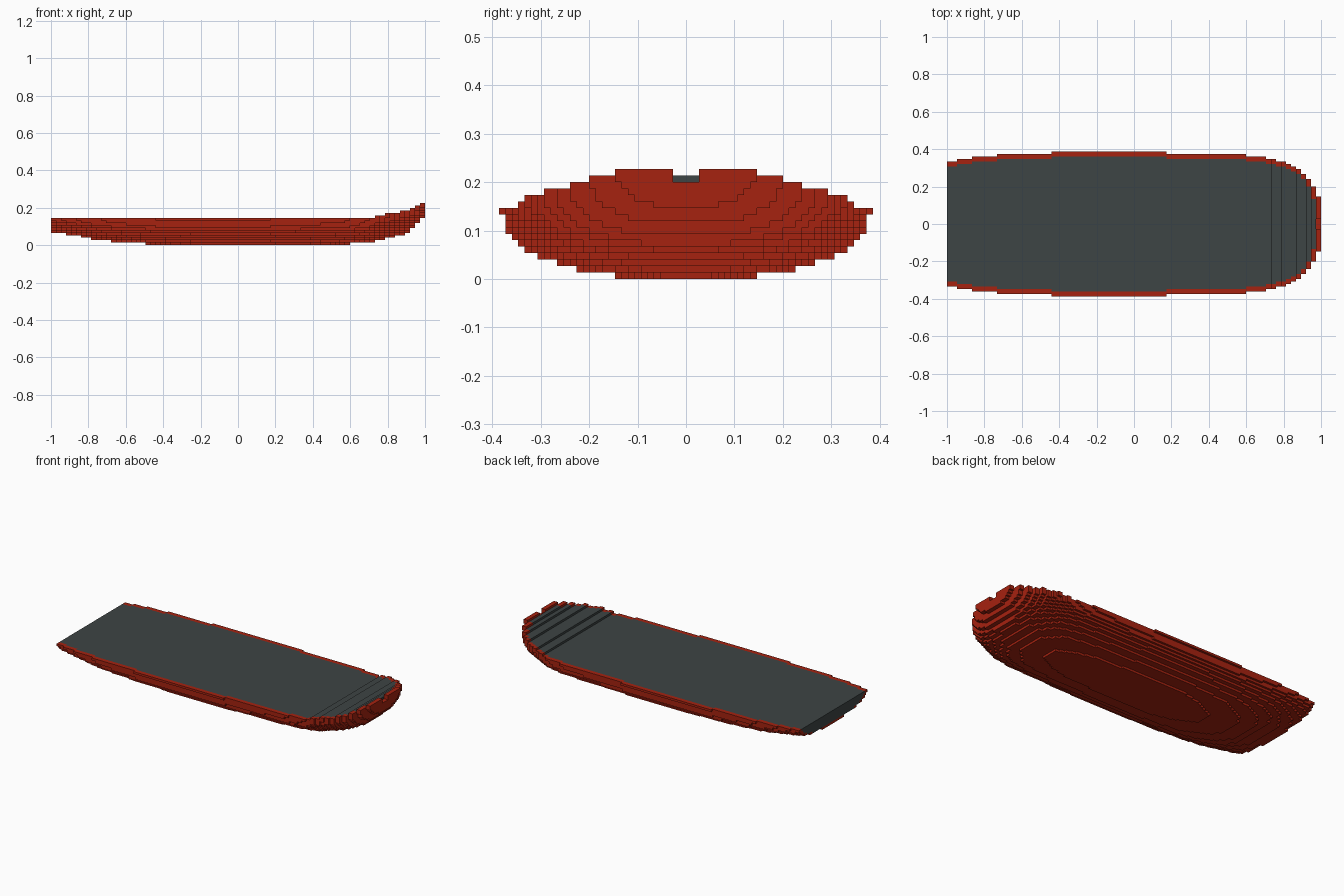
import bpy, bmesh
from mathutils import Vector

cube = bpy.data.objects.get("Cube")
if cube:
    bpy.data.objects.remove(cube)

COLS, LEVELS, DECK = 75, 17, 11      # steps along the hull, stacked layers, deck layer
V = 1 / 75                           # layer height and plank unit
DX = 2 * V                           # length of one step
RIM = 2                              # thickness of the hull shell


def material(name, rgb):
    m = bpy.data.materials.new(name)
    m.use_nodes = True
    m.diffuse_color = (*rgb, 1)
    m.node_tree.nodes["Principled BSDF"].inputs["Base Color"].default_value = (*rgb, 1)
    return m


red = material("hull red", (0.38, 0.016, 0.005))
grey = material("deck grey", (0.048, 0.058, 0.058))


def interp(keys, n):
    for (a, va), (b, vb) in zip(keys, keys[1:]):
        if n <= b:
            return va + (vb - va) * (n - a) / (b - a)
    return keys[-1][1]


# Lines of the hull, by step from stern to bow
BEAM = [(0, 25), (5, 26.6), (10, 27.6), (22, 28.6), (43, 28.6), (44, 28.4), (59, 27.6),
        (60, 27.4), (63, 26.6), (65, 26), (68, 24), (70, 22), (72, 18), (73, 15), (74, 11)]
KEEL = [(0, 5.3), (2, 4.5), (5, 3.5), (7, 2.5), (11, 1.5), (18, 0.5), (28, 0), (50, 0),
        (60, 0.5), (65, 1.5), (67, 2.5), (69, 3.5), (71, 5.2), (72, 6.5), (73, 8.5), (74, 11)]
SHEER_STEPS = (65, 67, 70, 72, 73, 74)


def section(n):
    """Half width of every layer at one step; a full, rounded bilge."""
    top = DECK + sum(n >= s for s in SHEER_STEPS)
    keel, beam = interp(KEEL, n), interp(BEAM, n)
    out = []
    for k in range(LEVELS):
        t = (k + 0.5 - keel) / (top - keel)
        out.append(round(beam * (1 - (1 - t) ** 2.3) ** (1 / 2.3)) if 0 < t < 1 else 0)
    return out, top


sections = [section(n) for n in range(COLS)]
widths = [s[0] for s in sections]
tops = [s[1] for s in sections]
bow_width = widths[-1][-1]
tops[-1] -= 2                         # the bow bulwark replaces the top two layers
for k in range(tops[-1], LEVELS):
    widths[-1][k] = 0
edge = [w[t - 1] for w, t in zip(widths, tops)]
inner = [max(0, min(edge[n] - RIM, edge[n + 1])) for n in range(COLS - 1)] + [0]

shell, fill = bmesh.new(), bmesh.new()


def quad(bm, pts, normal):
    f = bm.faces.new([bm.verts.new((-1 + p[0] * DX, p[1] * V, p[2] * V)) for p in pts])
    f.normal_update()
    if f.normal.dot(Vector(normal)) < 0:
        f.normal_flip()


def flat(bm, n, k, a, b, up):
    """Level band between half widths a and b, on both sides."""
    if b > a:
        for s in (1, -1):
            quad(bm, [(n, s * a, k), (n + 1, s * a, k), (n + 1, s * b, k), (n, s * b, k)], (0, 0, up))


def wall(bm, n, k, a, b, d):
    """Cross wall one layer high between half widths a and b, on both sides."""
    if b > a:
        for s in (1, -1):
            quad(bm, [(n, s * a, k), (n, s * b, k), (n, s * b, k + 1), (n, s * a, k + 1)], (d, 0, 0))


empty = [0] * LEVELS
for n, w in enumerate(widths):
    behind = widths[n - 1] if n else empty
    ahead = widths[n + 1] if n < COLS - 1 else empty
    lowest = next(k for k in range(LEVELS) if w[k])
    for k in range(lowest, tops[n]):
        # Stepped underside and sides
        flat(shell, n, k, w[k - 1] if k else 0, w[k], -1)
        for s in (1, -1):
            quad(shell, [(n, s * w[k], k), (n + 1, s * w[k], k),
                         (n + 1, s * w[k], k + 1), (n, s * w[k], k + 1)], (0, s, 0))
        # Aft-facing steps: grey at the open stern and on the rising deck
        core = 0
        if n == 0 and k > lowest:
            core = max(0, w[k] - RIM)
        elif n and k >= tops[n - 1]:
            core = inner[n]
        wall(fill, n, k, 0, core, -1)
        wall(shell, n, k, max(core, behind[k]), w[k], -1)
        # Forward-facing steps: grey only behind the bow notch
        core = inner[n] if n == COLS - 2 and k >= tops[-1] else 0
        wall(fill, n + 1, k, 0, core, 1)
        wall(shell, n + 1, k, max(core, ahead[k]), w[k], 1)
    # Deck inside a red rim
    flat(fill, n, tops[n], 0, inner[n], 1)
    flat(shell, n, tops[n], inner[n], edge[n], 1)


def finish(name, bm, mat):
    bmesh.ops.remove_doubles(bm, verts=bm.verts, dist=V / 100)
    bmesh.ops.dissolve_limit(bm, angle_limit=0.01, verts=bm.verts, edges=bm.edges)
    me = bpy.data.meshes.new(name)
    bm.to_mesh(me)
    bm.free()
    me.materials.append(mat)
    ob = bpy.data.objects.new(name, me)
    bpy.context.collection.objects.link(ob)


finish("hull_shell", shell, red)
finish("deck_fill", fill, grey)

# Two raised blocks at the bow with a notch between them
bulwark = bmesh.new()
for s in (1, -1):
    block = bmesh.ops.create_cube(bulwark, size=1)["verts"]
    bmesh.ops.scale(bulwark, verts=block, vec=(DX, (bow_width - 2) * V, 2 * V))
    bmesh.ops.translate(bulwark, verts=block,
                        vec=(1 - DX / 2, s * (bow_width + 2) / 2 * V, (LEVELS - 1) * V))
finish("bow_bulwark", bulwark, red)
